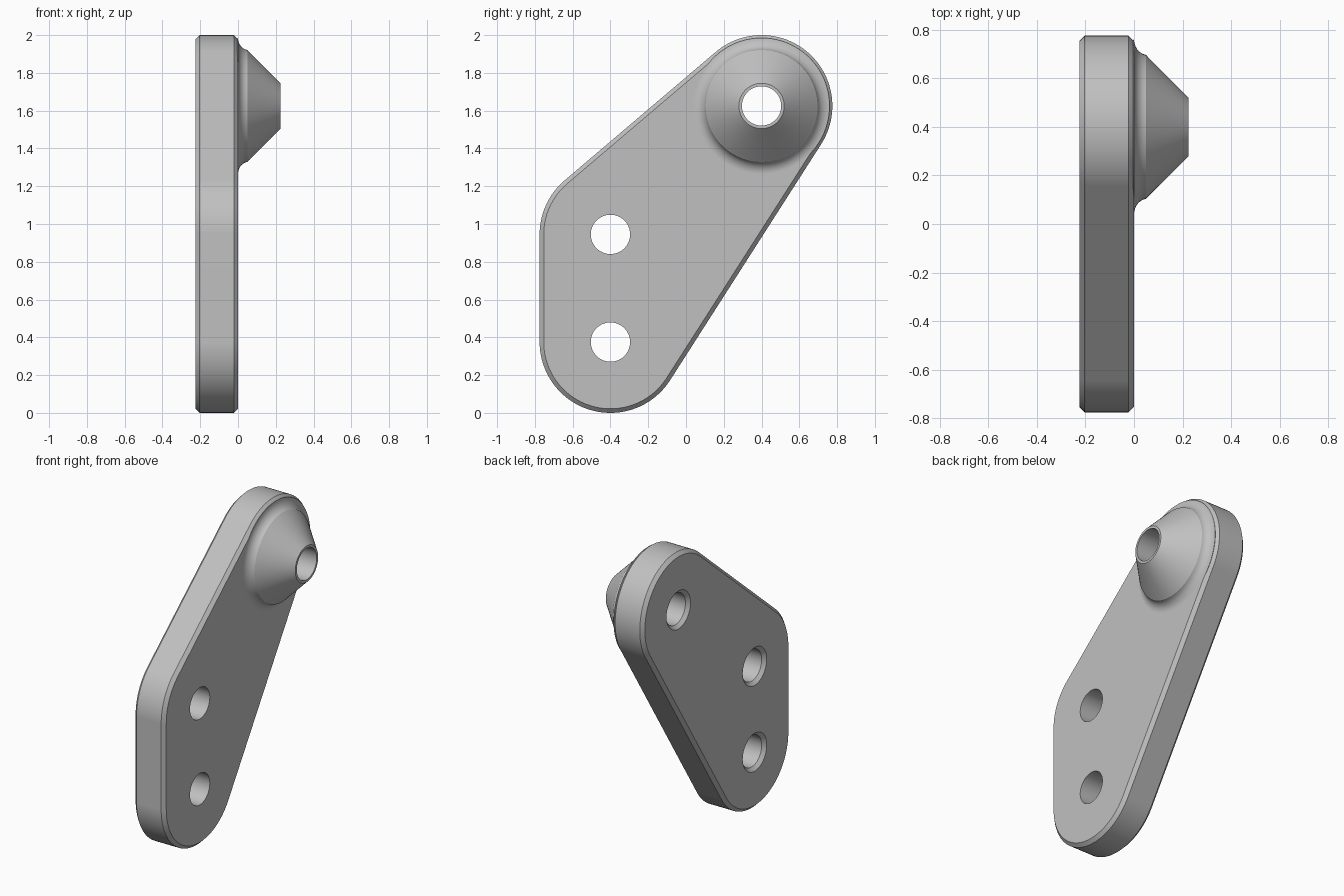
import bpy, bmesh, math
from mathutils import Vector

cube = bpy.data.objects.get("Cube")
if cube:
    bpy.data.objects.remove(cube, do_unlink=True)

grey = bpy.data.materials.new("plain_grey")
grey.use_nodes = True
colour = (0.53, 0.53, 0.53, 1)
grey.diffuse_color = colour
grey.node_tree.nodes["Principled BSDF"].inputs["Base Color"].default_value = colour

# Hole centres, which are also the centres of the rounded corners, as (y, z)
TOP, LEFT, BOTTOM = Vector((0.4, 1.625)), Vector((-0.4, 0.945)), Vector((-0.4, 0.375))
OUTER, CHAMFER, THICK, HOLE = 0.375, 0.022, 0.225, 0.104


def skin(name, rings):
    """Solid through successive closed rings, with flat end caps."""
    bm = bmesh.new()
    loops = [[bm.verts.new(p) for p in ring] for ring in rings]
    n = len(loops[0])
    for a, b in zip(loops, loops[1:]):
        for i in range(n):
            j = (i + 1) % n
            bm.faces.new((a[i], a[j], b[j], b[i]))
    bm.faces.new(loops[0])
    bm.faces.new(loops[-1])
    bmesh.ops.recalc_face_normals(bm, faces=bm.faces)
    mesh = bpy.data.meshes.new(name)
    bm.to_mesh(mesh)
    bm.free()
    mesh.materials.append(grey)
    obj = bpy.data.objects.new(name, mesh)
    bpy.context.collection.objects.link(obj)
    return obj


def arc(x, centre, radius, start, end, steps):
    angles = [start + (end - start) * i / steps for i in range(steps + 1)]
    return [(x, centre.x + radius * math.cos(a), centre.y + radius * math.sin(a)) for a in angles]


def lathe(name, centre, profile, steps=96):
    return skin(name, [arc(x, centre, r, 0, math.tau, steps)[:-1] for x, r in profile])


def outline(x, radius):
    """Belt around the three corner circles."""
    d = TOP - BOTTOM
    right = math.atan2(-d.x, d.y)
    d = TOP - LEFT
    upper = math.atan2(d.x, -d.y)
    return (arc(x, TOP, radius, right, upper, 48)
            + arc(x, LEFT, radius, upper, math.pi, 16)
            + arc(x, BOTTOM, radius, math.pi, math.tau + right, 44))


# Chamfered plate
inner = OUTER - CHAMFER
plate = skin("bracket_plate", [outline(x, r) for x, r in (
    (-THICK, inner), (CHAMFER - THICK, OUTER), (-CHAMFER, OUTER), (0, inner))])

# Conical boss with a hollow fillet at its foot
profile = [(-0.04, 0.33)]
for i in range(9):
    t = math.radians(80) * i / 8
    profile.append((0.06 * (1 - math.cos(t)), 0.295 + 0.065 * (1 - math.sin(t))))
profile += [(0.055, 0.29), (THICK, 0.12)]
boss = lathe("boss", TOP, profile)

# Through holes, countersunk at the back
holes = [lathe("hole_cutter", c, [(-0.3, HOLE + 0.3 - THICK + CHAMFER),
                                  (CHAMFER - THICK, HOLE), (0.3, HOLE)])
         for c in (TOP, LEFT, BOTTOM)]

bpy.context.view_layer.objects.active = plate
for tool, operation in [(boss, "UNION")] + [(h, "DIFFERENCE") for h in holes]:
    mod = plate.modifiers.new("combine", "BOOLEAN")
    mod.operation, mod.solver, mod.object = operation, "EXACT", tool
    bpy.ops.object.modifier_apply(modifier=mod.name)
    bpy.data.objects.remove(tool, do_unlink=True)

# Smooth round faces, keeping the chamfers crisp
bpy.ops.object.select_all(action="DESELECT")
plate.select_set(True)
bpy.ops.object.shade_smooth_by_angle(angle=math.radians(30))
normals = plate.modifiers.new("weighted_normals", "WEIGHTED_NORMAL")
normals.keep_sharp = True
